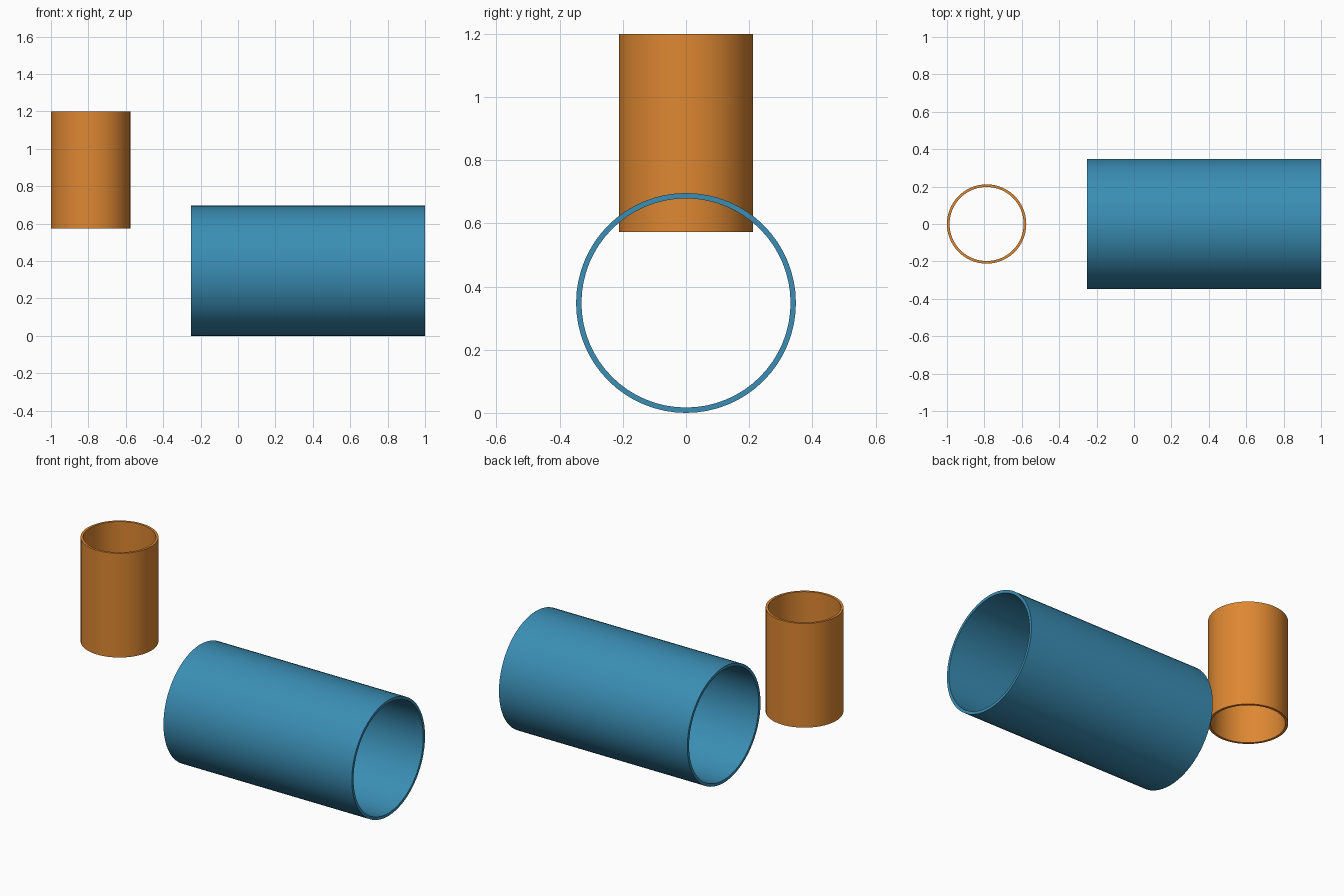
import bpy, bmesh, math
from mathutils import Matrix

if "Cube" in bpy.data.objects:
    bpy.data.objects.remove(bpy.data.objects["Cube"])

SIDES = 64


def material(name, color):
    m = bpy.data.materials.new(name)
    m.diffuse_color = (*color, 1)
    m.use_nodes = True
    m.node_tree.nodes["Principled BSDF"].inputs["Base Color"].default_value = m.diffuse_color
    return m


def tube(name, center, radius, wall, length, mat, rotation=Matrix()):
    """Open-ended pipe: a rectangular wall section lathed around z, then placed."""
    section = [(radius, -length / 2), (radius, length / 2),
               (radius - wall, length / 2), (radius - wall, -length / 2)]
    bm = bmesh.new()
    rings = []
    for i in range(SIDES):
        a = 2 * math.pi * i / SIDES
        rings.append([bm.verts.new((r * math.cos(a), r * math.sin(a), z)) for r, z in section])
    for i in range(SIDES):
        p, q = rings[i], rings[(i + 1) % SIDES]
        for j in range(4):
            k = (j + 1) % 4
            bm.faces.new((p[j], q[j], q[k], p[k]))
    bmesh.ops.recalc_face_normals(bm, faces=bm.faces)
    bm.transform(rotation)
    mesh = bpy.data.meshes.new(name)
    bm.to_mesh(mesh)
    bm.free()
    mesh.materials.append(mat)
    obj = bpy.data.objects.new(name, mesh)
    obj.location = center
    bpy.context.collection.objects.link(obj)
    # smooth walls, sharp rims
    bpy.ops.object.select_all(action='DESELECT')
    obj.select_set(True)
    bpy.context.view_layer.objects.active = obj
    bpy.ops.object.shade_smooth_by_angle(angle=math.radians(30))
    return obj


blue = material("blue", (0.043, 0.27, 0.46))
orange = material("orange", (0.73, 0.245, 0.032))

# large pipe lying along x
tube("large_pipe", (0.374, 0, 0.348), 0.348, 0.017, 1.252, blue,
     Matrix.Rotation(math.pi / 2, 4, 'Y'))

# small upright pipe
tube("small_pipe", (-0.788, 0, 0.886), 0.212, 0.014, 0.626, orange)
